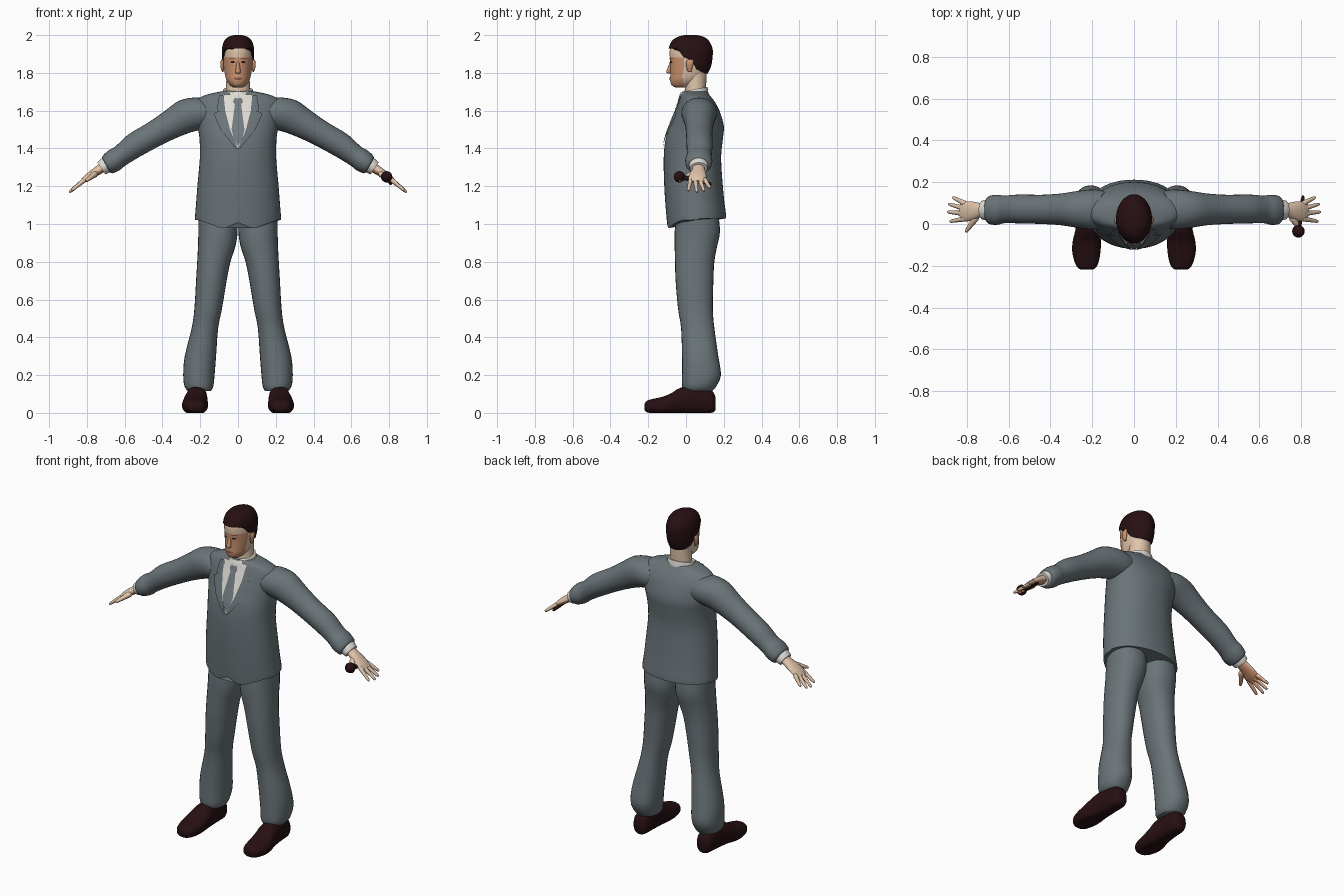
import bpy, bmesh, math
from mathutils import Vector, Matrix
from mathutils.bvhtree import BVHTree

cube = bpy.data.objects.get("Cube")
if cube:
    bpy.data.objects.remove(cube, do_unlink=True)


def material(name, r, g, b):
    m = bpy.data.materials.new(name)
    m.use_nodes = True
    m.diffuse_color = (r, g, b, 1)
    m.node_tree.nodes["Principled BSDF"].inputs["Base Color"].default_value = (r, g, b, 1)
    return m


SUIT = material("grey suit cloth", .145, .175, .19)
TIE = material("grey tie", .17, .2, .22)
SHIRT = material("off white shirt", .74, .72, .66)
SKIN = material("pale skin", .74, .55, .4)
FACE = material("warm skin", .6, .29, .16)
DARK = material("dark maroon", .02, .005, .006)
LIPS = material("brown lips", .27, .09, .055)


def finish(name, bm, mats, rule=None):
    """Turn a bmesh into a smooth shaded object."""
    mesh = bpy.data.meshes.new(name)
    bm.normal_update()
    if rule:
        for f in bm.faces:
            f.material_index = int(rule(f))
    bm.to_mesh(mesh)
    tree = BVHTree.FromBMesh(bm)
    bm.free()
    for m in mats:
        mesh.materials.append(m)
    ob = bpy.data.objects.new(name, mesh)
    bpy.context.collection.objects.link(ob)
    bpy.ops.object.select_all(action='DESELECT')
    ob.select_set(True)
    bpy.context.view_layer.objects.active = ob
    bpy.ops.object.shade_smooth_by_angle(angle=math.radians(50))
    return tree


def spline(rows, steps):
    """Pass a smooth curve through tuples of numbers."""
    out, n = [], len(rows)
    for i in range(n - 1):
        a, b, c, d = rows[max(i - 1, 0)], rows[i], rows[i + 1], rows[min(i + 2, n - 1)]
        for k in range(steps):
            t = k / steps
            out.append([q + .5 * t * (r - p + t * (2 * p - 5 * q + 4 * r - s + t * (3 * (q - r) + s - p)))
                        for p, q, r, s in zip(a, b, c, d)])
    return out + [list(rows[-1])]


def loft(name, rings, mats, rot=Matrix.Identity(3), side=1, warp=None, rule=None,
         n=28, steps=3, box=1.0):
    """Skin rings given as (x, y, z, radius u, radius v)."""
    bm = bmesh.new()
    loops = []
    for x, y, z, u, v in spline(rings, steps):
        loop = []
        for k in range(n):
            a = math.tau * k / n
            c, s = math.cos(a), math.sin(a)
            c, s = math.copysign(abs(c) ** box, c), math.copysign(abs(s) ** box, s)
            p = Vector((x, y, z)) + rot @ Vector((c * u, s * v, 0))
            if warp:
                p = warp(p)
            loop.append(bm.verts.new((p.x * side, p.y, p.z)))
        loops.append(loop)
    for a, b in zip(loops, loops[1:]):
        for k in range(n):
            j = (k + 1) % n
            bm.faces.new((a[k], a[j], b[j], b[k]))
    bm.faces.new(loops[0])
    bm.faces.new(loops[-1])
    bmesh.ops.recalc_face_normals(bm, faces=bm.faces)
    return finish(name, bm, mats, rule)


def rod(name, a, b, r1, r2, mats, side=1, rule=None):
    """Round tapered rod between two points."""
    a, b = Vector(a), Vector(b)
    rot = (b - a).to_track_quat('Z', 'Y').to_matrix()
    rings = [(*a.lerp(b, t), r, r) for t, r in
             ((0, r1 * .6), (.12, r1), (.5, (r1 + r2) / 2), (.9, r2), (1, r2 * .5))]
    loft(name, rings, mats, rot, side, rule=rule, n=12, steps=2)


def plate(name, tree, rows, lift, mat, side=1):
    """Thin sheet laid on the front of a body; rows are (z, x from, x to)."""
    bm = bmesh.new()
    grid = []
    for (z0, a0, b0), (z1, a1, b1) in zip(rows, rows[1:]):
        for k in range(5):
            t = k / 4
            z, a, b = z0 + (z1 - z0) * t, a0 + (a1 - a0) * t, b0 + (b1 - b0) * t
            line = []
            for j in range(9):
                x = a + (b - a) * j / 8
                hit = tree.ray_cast(Vector((x * side, -1, z)), Vector((0, 1, 0)))[0]
                line.append(bm.verts.new((x * side, (hit.y if hit else 0) - lift, z)))
            grid.append(line)
    for u, v in zip(grid, grid[1:]):
        for j in range(8):
            bm.faces.new((u[j], v[j], v[j + 1], u[j + 1]))
    bmesh.ops.remove_doubles(bm, verts=bm.verts, dist=.0002)
    bm.normal_update()
    bmesh.ops.reverse_faces(bm, faces=[f for f in bm.faces if f.normal.y > 0])
    finish(name, bm, [mat])


def ramp(t, keys):
    """Piecewise linear lookup."""
    for (a, p), (b, q) in zip(keys, keys[1:]):
        if t <= b:
            return p + (q - p) * max(0, (t - a) / (b - a))
    return keys[-1][1]


def stack(rows):
    """Rows of (z, half width, front y, back y) to rings."""
    return [(0, (f + b) / 2, z, w, (b - f) / 2) for z, w, f, b in rows]


# Jacket body with a shaped hem
def hem(p):
    if p.z < 1.1:
        rise = .03 if p.y > .06 else ramp(abs(p.x), ((0, .008), (.08, -.026), (.21, .022)))
        p.z += rise * min(1, (1.1 - p.z) / .1)
    return p


jacket = loft("jacket", stack([
    (1.0, .228, -.10, .212), (1.05, .226, -.105, .21), (1.2, .215, -.115, .195),
    (1.35, .202, -.118, .186), (1.45, .204, -.108, .195), (1.52, .214, -.085, .2),
    (1.6, .228, -.055, .177), (1.65, .222, -.036, .15), (1.682, .175, -.026, .125),
    (1.702, .088, -.02, .112)]), [SUIT], warp=hem, n=48, steps=4, box=.93)

# Shirt front, tie and lapels
plate("shirt_front", jacket, [(1.685, -.076, .076), (1.6, -.068, .068), (1.5, -.042, .042),
                              (1.4, -.002, .002)], .004, SHIRT)
plate("tie", jacket, [(1.668, -.02, .02), (1.65, -.028, .028), (1.632, -.017, .017),
                      (1.5, -.034, .034), (1.45, -.022, .022), (1.415, -.002, .002)], .007, TIE)
for s, tag in ((1, "left_"), (-1, "right_")):
    plate(tag + "collar_wing", jacket, [(1.685, .012, .075), (1.65, .026, .066), (1.628, .045, .05)],
          .009, SHIRT, s)
    plate(tag + "lapel", jacket, [(1.68, .076, .1), (1.605, .068, .112), (1.6, .068, .098),
                                  (1.585, .064, .13), (1.5, .042, .092), (1.4, 0, .012)],
          .0085, SUIT, s)

# Shirt collar and neck
loft("shirt_collar", [(0, .04, 1.66, .088, .08), (0, .04, 1.69, .084, .077), (0, .043, 1.712, .078, .07)],
     [SHIRT], warp=lambda p: Vector((p.x, p.y, p.z + .2 * (p.y - .04))))
loft("neck", stack([(1.66, .068, -.012, .108), (1.72, .064, -.006, .106), (1.76, .062, -.01, .108),
                    (1.82, .06, -.01, .11)]), [SKIN])

# Head
head_rows = [(1.722, .024, -.055, .01), (1.735, .042, -.076, .045), (1.76, .06, -.084, .08),
             (1.79, .069, -.083, .108), (1.83, .075, -.083, .125), (1.87, .078, -.085, .132),
             (1.92, .078, -.086, .133), (1.96, .067, -.07, .115), (1.983, .045, -.04, .088),
             (1.993, .014, 0, .05)]
head = loft("head", stack(head_rows), [SKIN, FACE], n=40, steps=4,
            rule=lambda f: f.calc_center_median().y < -.015 and f.calc_center_median().z < 1.885)


# Hair cap with a hairline that drops behind the ears
def hairline(p):
    p.z = max(p.z, ramp(p.y, ((-.045, 1.928), (-.015, 1.885), (.03, 1.865), (.055, 1.82), (.1, 1.797))))
    return p


loft("hair", stack([(z + .007, w + .007, f - .006, b + .008) for z, w, f, b in head_rows[3:]]),
     [DARK], warp=hairline, n=48, steps=5)

# Facial features
rod("nose", (0, -.078, 1.862), (0, -.092, 1.797), .007, .014, [FACE])
plate("mouth", head, [(1.776, -.015, .015), (1.771, -.025, .025), (1.763, -.012, .012)], .003, LIPS)
for s, tag in ((1, "left_"), (-1, "right_")):
    plate(tag + "eye", head, [(1.862, .022, .034), (1.857, .016, .041), (1.852, .022, .034)], .003, DARK, s)
    plate(tag + "eyebrow", head, [(1.879, .016, .044), (1.873, .013, .047)], .003, LIPS, s)
    loft(tag + "ear", [(.08, .02, 1.805, .004, .008), (.083, .018, 1.825, .008, .015),
                       (.085, .02, 1.855, .009, .021), (.083, .024, 1.872, .004, .012)],
         [FACE], side=s, n=14)

# Limbs, built on the left and mirrored
around_y = lambda deg: Matrix.Rotation(math.radians(deg), 3, 'Y')
palm_side = lambda f: f.normal.z < -.25
for s, tag in ((1, "left_"), (-1, "right_")):
    loft(tag + "sleeve", [(.13, .07, 1.595, .08, .085), (.19, .07, 1.588, .093, .095),
                          (.27, .07, 1.572, .091, .088), (.35, .07, 1.53, .078, .076),
                          (.44, .07, 1.478, .069, .07), (.55, .072, 1.415, .066, .069),
                          (.62, .07, 1.362, .057, .066), (.655, .068, 1.338, .06, .072),
                          (.69, .067, 1.315, .053, .068), (.698, .067, 1.31, .042, .055)],
         [SUIT], around_y(119), s)
    loft(tag + "shirt_cuff", [(.68, .067, 1.325, .042, .05), (.705, .067, 1.307, .042, .05),
                              (.723, .067, 1.294, .038, .046)], [SHIRT], around_y(124), s)
    loft(tag + "palm", [(.7, .067, 1.31, .026, .033), (.735, .066, 1.287, .024, .034),
                        (.77, .063, 1.265, .021, .044), (.805, .06, 1.24, .017, .048),
                        (.83, .06, 1.222, .009, .04)],
         [SKIN, FACE], around_y(127), s, rule=palm_side, n=20)
    for label, y0, tip in (("little", .096, (.868, .128, 1.19)), ("ring", .072, (.888, .096, 1.174)),
                           ("middle", .049, (.893, .058, 1.168)), ("index", .026, (.882, .012, 1.176))):
        rod(tag + label + "_finger", (.805, y0, 1.24), tip, .0125, .008, [SKIN, FACE], s, palm_side)
    rod(tag + "thumb", (.752, .038, 1.268), (.805, -.038, 1.228), .017, .009, [SKIN, FACE], s, palm_side)

    loft(tag + "trouser_leg", [(.108, .06, 1.06, .102, .11), (.106, .06, .96, .104, .12),
                               (.113, .052, .88, .099, .112), (.128, .046, .8, .088, .104),
                               (.141, .045, .7, .081, .1), (.158, .05, .55, .073, .092),
                               (.175, .062, .45, .07, .088), (.199, .075, .3, .083, .096),
                               (.207, .082, .2, .083, .103), (.207, .07, .14, .076, .09),
                               (.204, .065, .115, .06, .074)], [SUIT], side=s, box=.92)

    # Shoes, flattened where they meet the floor
    loft(tag + "shoe", [(.215, .156, .05, .026, .035), (.215, .132, .06, .046, .062),
                        (.217, .05, .07, .053, .075), (.221, -.03, .063, .06, .07),
                        (.226, -.08, .047, .067, .056), (.228, -.13, .038, .068, .046),
                        (.227, -.18, .035, .058, .038), (.226, -.208, .034, .044, .03),
                        (.226, -.219, .03, .028, .018)], [DARK],
         Matrix.Rotation(math.radians(90), 3, 'X'), s, box=.85,
         warp=lambda p: Vector((p.x, p.y, max(p.z, 0))))

# Handheld microphone in the left hand
rod("microphone_handle", (.786, -.03, 1.25), (.81, .135, 1.212), .013, .009, [DARK])
ball = bmesh.new()
bmesh.ops.create_uvsphere(ball, u_segments=20, v_segments=12, radius=.03,
                          matrix=Matrix.Translation((.787, -.035, 1.25)))
finish("microphone_head", ball, [DARK])
